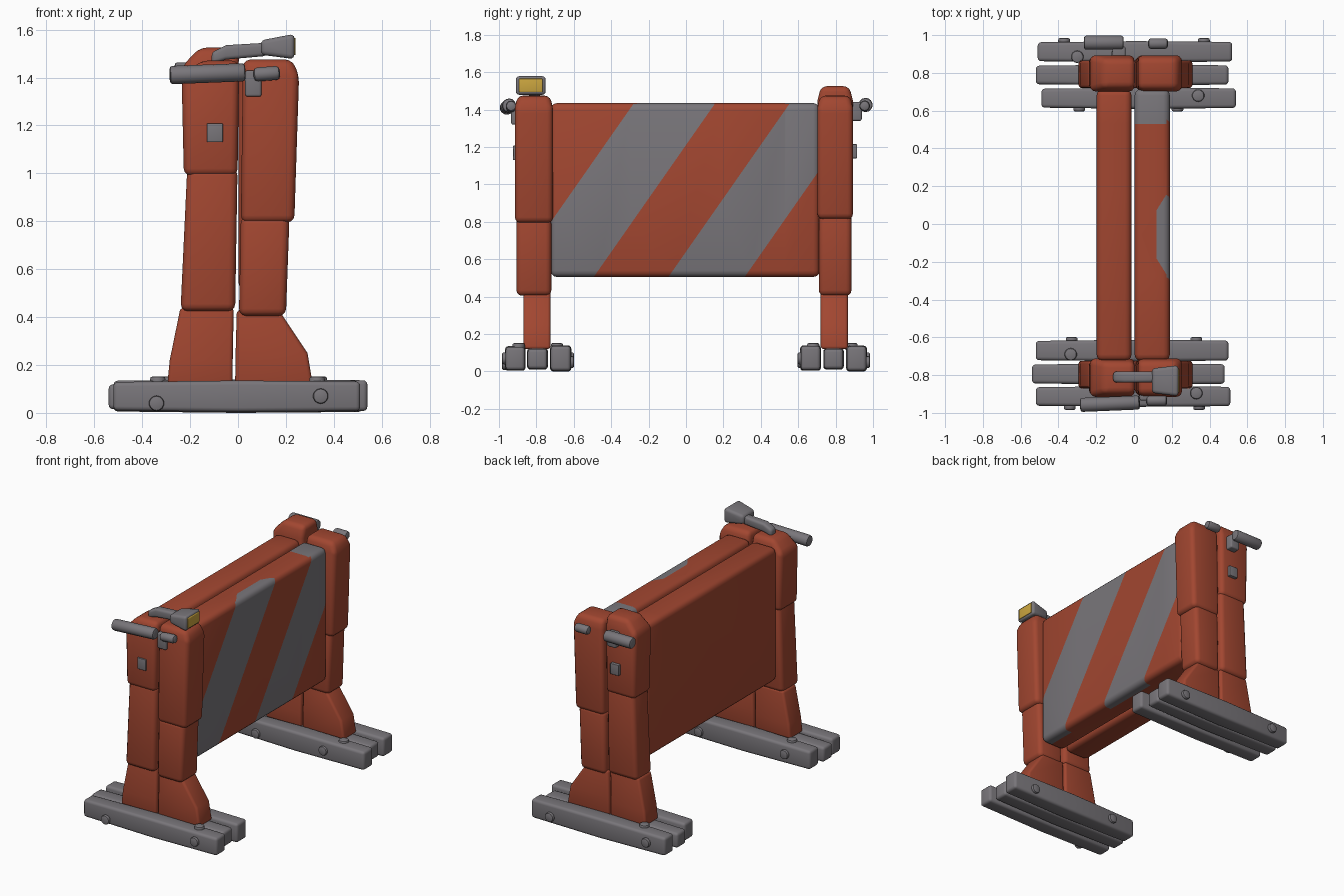
import bpy, bmesh, math
from mathutils import Vector, Matrix

if "Cube" in bpy.data.objects:
    bpy.data.objects.remove(bpy.data.objects["Cube"])


def material(name, r, g, b):
    m = bpy.data.materials.new(name)
    m.diffuse_color = (r, g, b, 1)
    m.use_nodes = True
    m.node_tree.nodes["Principled BSDF"].inputs["Base Color"].default_value = m.diffuse_color
    return m


RED = material("barrier_red", 0.36, 0.062, 0.03)
GREY = material("worn_grey", 0.19, 0.18, 0.195)
YELLOW = material("lamp_yellow", 0.60, 0.38, 0.05)


def soften(bm, width, segments=3):
    bm.normal_update()
    sharp = [e for e in bm.edges if len(e.link_faces) == 2 and e.calc_face_angle() > 0.45]
    bmesh.ops.bevel(bm, geom=sharp, offset=width, segments=segments, profile=0.5,
                    affect='EDGES', clamp_overlap=True)


def finish(name, bm, *mats):
    bmesh.ops.recalc_face_normals(bm, faces=bm.faces)
    me = bpy.data.meshes.new(name)
    bm.to_mesh(me)
    bm.free()
    for m in mats:
        me.materials.append(m)
    ob = bpy.data.objects.new(name, me)
    bpy.context.collection.objects.link(ob)
    return ob


def loft_mesh(rings, bevel, axis='z'):
    # rings: (t, a0, a1, b0, b1) rectangles stacked along the axis
    bm = bmesh.new()
    loops = []
    for t, a0, a1, b0, b1 in rings:
        pts = [(a0, b0), (a1, b0), (a1, b1), (a0, b1)]
        loops.append([bm.verts.new((a, b, t) if axis == 'z' else (t, a, b)) for a, b in pts])
    bm.faces.new(loops[0][::-1])
    bm.faces.new(loops[-1])
    for lo, hi in zip(loops, loops[1:]):
        for i in range(4):
            j = (i + 1) % 4
            bm.faces.new((lo[i], lo[j], hi[j], hi[i]))
    soften(bm, bevel)
    return bm


def loft(name, rings, mat, bevel=0.025, axis='z'):
    return finish(name, loft_mesh(rings, bevel, axis), mat)


def box(name, x0, x1, y0, y1, z0, z1, mat, bevel=0.01):
    return loft(name, [(z0, x0, x1, y0, y1), (z1, x0, x1, y0, y1)], mat, bevel)


def rod(name, p0, p1, radius, mat, bevel):
    p0, p1 = Vector(p0), Vector(p1)
    d = p1 - p0
    bm = bmesh.new()
    bmesh.ops.create_cone(bm, cap_ends=True, segments=14, radius1=radius, radius2=radius,
                          depth=d.length)
    soften(bm, bevel, 2)
    rot = d.to_track_quat('Z', 'Y').to_matrix().to_4x4()
    bm.transform(Matrix.Translation((p0 + p1) / 2) @ rot)
    return finish(name, bm, mat)


# striped panels
STRIPES = (-0.932, -0.497, -0.098, 0.31)
SLOPE = 1 / 1.43


def cut(bm, co, no):
    bmesh.ops.bisect_plane(bm, geom=bm.verts[:] + bm.edges[:] + bm.faces[:],
                           plane_co=co, plane_no=no)


bm = loft_mesh([(0.505, 0.003, 0.19, -0.725, 0.715), (1.435, 0.003, 0.19, -0.725, 0.715)], 0.035)
for u in STRIPES:
    cut(bm, (0, u, 0.5), (0, 1, -SLOPE))
cut(bm, (0.12, 0, 0), (1, 0, 0))
cut(bm, (0, 0.53, 0), (0, 1, 0))
# slanted ends of the paint patch that wraps over the top edge
ENDS = [(Vector((0.155, 0.13, 0)), Vector((0.85, -0.53, 0))),
        (Vector((0.155, -0.24, 0)), Vector((0.85, 0.53, 0)))]
for co, no in ENDS:
    cut(bm, co, no)
bm.normal_update()
for f in bm.faces:
    c = f.calc_center_median()
    u = c.y - (c.z - 0.5) * SLOPE
    grey = STRIPES[0] < u < STRIPES[1] or STRIPES[2] < u < STRIPES[3]
    if f.normal.x < 0.35 and c.x < 0.165:
        if c.z > 1.40:
            patch = c.x > 0.12 and all((c - co).dot(no) > 0 for co, no in ENDS)
            grey = c.y > 0.53 or (grey and patch)
        else:
            grey = grey and c.x > 0.12
    f.material_index = int(grey)
finish("striped_panel", bm, RED, GREY)

bm = loft_mesh([(0.505, -0.198, -0.013, -0.725, 0.715),
                (1.435, -0.198, -0.013, -0.725, 0.715)], 0.035)
cut(bm, (0, 0.53, 0), (0, 1, 0))
cut(bm, (0, 0, 1.34), (0, -0.5, 1))
for f in bm.faces:
    c = f.calc_center_median()
    f.material_index = int(c.y > 0.53 and c.z - 0.5 * c.y > 1.34)
finish("plain_panel", bm, RED, GREY)

# posts: each made of two halves, each half of a lower and an upper block
for end, y0, y1, lowtop, lefttop in (("front", -0.915, -0.712, 0.82, 1.47),
                                     ("back", 0.702, 0.893, 0.84, 1.525)):
    inset = 0.008
    loft(end + "_post_right_lower", [(0.405, 0.004, 0.2, y0 + inset, y1 - inset),
         (lowtop, 0.012, 0.215, y0 + inset, y1 - inset)], RED, 0.03)
    loft(end + "_post_right_upper", [(lowtop - 0.025, 0.012, 0.235, y0, y1),
         (1.41, 0.02, 0.255, y0, y1), (1.475, 0.022, 0.225, y0 + 0.015, y1 - 0.015)], RED, 0.03)
    loft(end + "_post_left_lower", [(0.425, -0.24, -0.012, y0 + inset, y1 - inset),
         (1.02, -0.212, -0.002, y0 + inset, y1 - inset)], RED, 0.03)
    loft(end + "_post_left_upper", [(0.99, -0.226, -0.002, y0, y1),
         (lefttop - 0.08, -0.235, 0.004, y0, y1),
         (lefttop, -0.16, 0.004, y0 + 0.02, y1 - 0.02)], RED, 0.03)
    # flared feet
    f0, f1 = y0 + 0.045, y1 - 0.012
    if end == "back":
        f0, f1 = 0.72, 0.866
    loft(end + "_foot_right", [(0.12, -0.012, 0.312, f0, f1), (0.25, -0.01, 0.29, f0, f1),
         (0.43, -0.005, 0.17, f0, f1)], RED, 0.016)
    loft(end + "_foot_left", [(0.12, -0.295, -0.022, f0, f1), (0.22, -0.285, -0.022, f0, f1),
         (0.44, -0.24, -0.018, f0, f1)], RED, 0.016)

# base planks
for name, x0, x1, y0, y1, z0, z1 in (
        ("front_plank_outer", -0.52, 0.51, -0.968, -0.858, 0.004, 0.135),
        ("front_plank_middle", -0.54, 0.48, -0.85, -0.738, 0.01, 0.125),
        ("front_plank_inner", -0.52, 0.5, -0.727, -0.613, 0.0, 0.14),
        ("back_plank_inner", -0.49, 0.54, 0.61, 0.722, 0.004, 0.14),
        ("back_plank_middle", -0.52, 0.5, 0.734, 0.844, 0.01, 0.125),
        ("back_plank_outer", -0.51, 0.52, 0.856, 0.968, 0.0, 0.138)):
    loft(name, [(x0, y0 + 0.006, y1 - 0.006, z0 + 0.006, z1 - 0.006), (0, y0, y1, z0, z1),
                (x1, y0 + 0.004, y1 - 0.004, z0 + 0.004, z1 - 0.004)], GREY, 0.018, 'x')

# bolts on plank tops and sides
for i, (x, y) in enumerate(((-0.335, -0.69), (0.33, -0.895), (-0.3, 0.885), (0.34, 0.68))):
    rod("top_bolt_%d" % i, (x, y, 0.11), (x, y, 0.152), 0.033, GREY, 0.01)
for i, (x, y, z) in enumerate(((-0.34, -0.97, 0.04), (0.345, -0.97, 0.07),
                               (-0.37, 0.97, 0.07), (0.37, 0.97, 0.05),
                               (-0.29, 0.61, 0.05), (0.23, 0.61, 0.07),
                               (-0.33, -0.613, 0.07), (0.33, -0.613, 0.05))):
    rod("side_bolt_%d" % i, (x, y - 0.014, z), (x, y + 0.014, z), 0.032, GREY, 0.009)

# handles, knobs, brackets and small plates on the post ends
rod("front_handle", (-0.285, -0.958, 1.41), (0.03, -0.945, 1.422), 0.038, GREY, 0.012)
rod("back_handle", (-0.265, 0.96, 1.425), (-0.055, 0.96, 1.425), 0.038, GREY, 0.012)
rod("front_knob", (0.065, -0.935, 1.412), (0.175, -0.935, 1.42), 0.029, GREY, 0.016)
rod("back_knob", (0.075, 0.955, 1.42), (0.18, 0.955, 1.42), 0.029, GREY, 0.016)
box("front_bracket", 0.03, 0.098, -0.935, -0.89, 1.32, 1.43, GREY)
box("back_bracket", -0.115, -0.045, 0.87, 0.94, 1.34, 1.44, GREY)
box("front_plate", -0.13, -0.063, -0.925, -0.89, 1.13, 1.208, GREY, 0.004)
box("back_plate", -0.12, -0.055, 0.87, 0.915, 1.14, 1.215, GREY, 0.004)

# warning lamp
loft("lamp_arm", [(-0.11, -0.838, -0.782, 1.455, 1.505), (-0.05, -0.84, -0.78, 1.475, 1.535),
                  (0.12, -0.838, -0.782, 1.49, 1.545)], GREY, 0.015, 'x')
loft("lamp_head", [(0.095, -0.895, -0.765, 1.495, 1.555), (0.235, -0.912, -0.748, 1.477, 1.582)],
     GREY, 0.018, 'x')
loft("lamp_lens", [(0.225, -0.893, -0.767, 1.493, 1.566), (0.241, -0.893, -0.767, 1.493, 1.566)],
     YELLOW, 0.005, 'x')

# smooth the rounded edges
for ob in bpy.context.scene.objects:
    ob.select_set(True)
    bpy.context.view_layer.objects.active = ob
bpy.ops.object.shade_smooth_by_angle(angle=math.radians(40))
